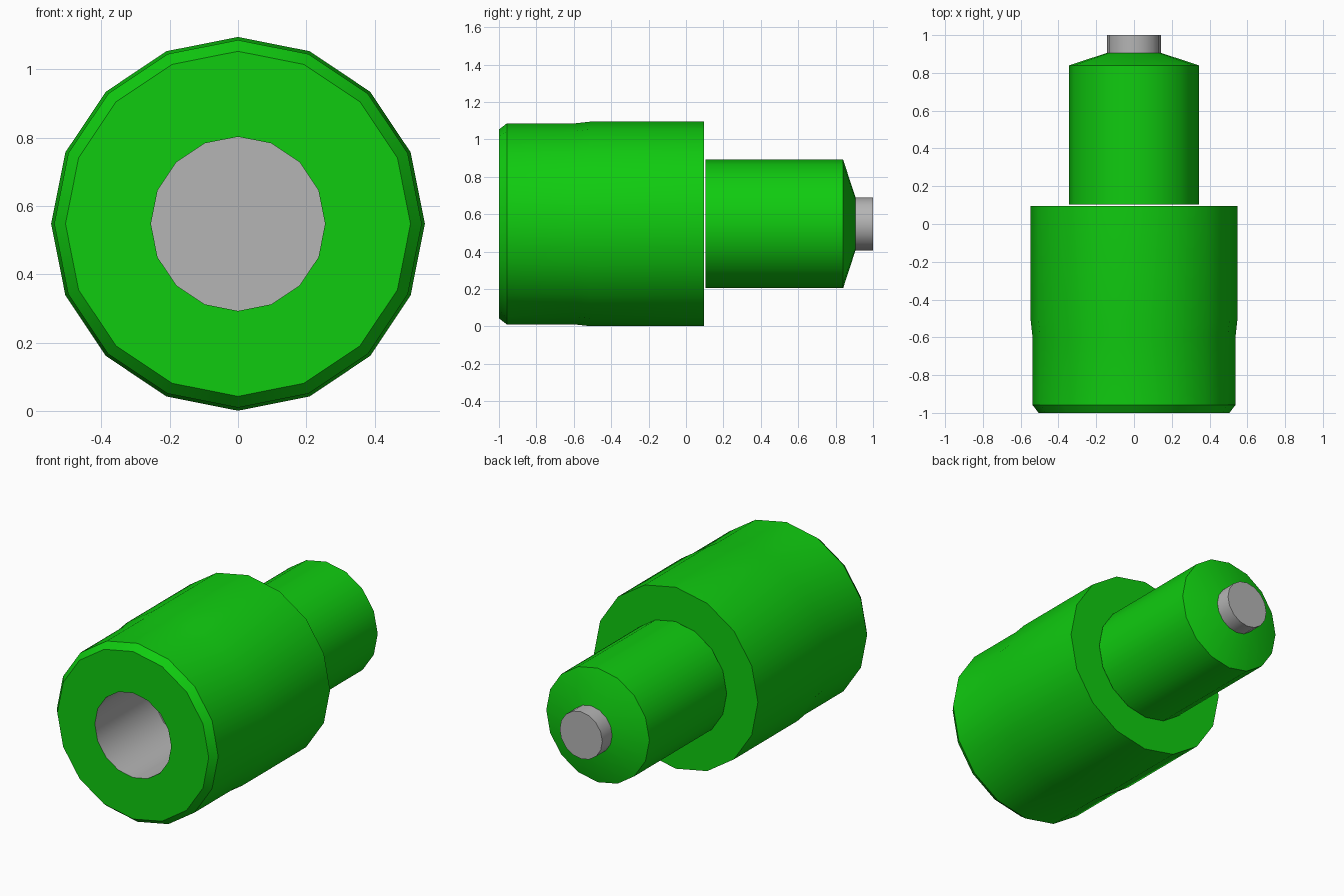
import bpy
import bmesh
import math

cube = bpy.data.objects.get("Cube")
if cube:
    bpy.data.objects.remove(cube, do_unlink=True)

SIDES = 16
AXIS_Z = 0.548


def make_material(name, color):
    mat = bpy.data.materials.new(name)
    mat.use_nodes = True
    mat.diffuse_color = color
    mat.node_tree.nodes["Principled BSDF"].inputs["Base Color"].default_value = color
    return mat


green = make_material("bright green", (0.005, 0.6, 0.005, 1))
grey = make_material("light grey", (0.46, 0.46, 0.46, 1))


def turned_part(name, profile, material):
    """Lathe (y, radius) points around the lengthwise axis; radius 0 closes an end."""
    bm = bmesh.new()
    rings = []
    for y, r in profile:
        if r == 0:
            rings.append([bm.verts.new((0, y, AXIS_Z))] * SIDES)
            continue
        angles = [math.tau * i / SIDES for i in range(SIDES)]
        rings.append([bm.verts.new((r * math.sin(a), y, AXIS_Z + r * math.cos(a)))
                      for a in angles])
    for ring, following in zip(rings, rings[1:]):
        for i in range(SIDES):
            j = (i + 1) % SIDES
            corners = [ring[i], ring[j], following[j], following[i]]
            bm.faces.new(list(dict.fromkeys(corners)))
    bmesh.ops.recalc_face_normals(bm, faces=bm.faces)
    mesh = bpy.data.meshes.new(name)
    bm.to_mesh(mesh)
    bm.free()
    mesh.materials.append(material)
    obj = bpy.data.objects.new(name, mesh)
    bpy.context.collection.objects.link(obj)
    bpy.ops.object.select_all(action="DESELECT")
    obj.select_set(True)
    bpy.context.view_layer.objects.active = obj
    bpy.ops.object.shade_smooth_by_angle(angle=math.radians(30))
    return obj


BORE_R, BORE_END = 0.255, -0.45

# Wide sleeve with a chamfered mouth, slight swell and blind bore
sleeve = turned_part("sleeve", [
    (BORE_END, 0), (BORE_END, BORE_R), (-1, BORE_R), (-1, 0.505), (-0.957, 0.538),
    (-0.59, 0.538), (-0.51, 0.547), (0.096, 0.547), (0.096, 0)], green)

# Grey lining: every face of the bore wall and its floor
sleeve.data.materials.append(grey)
for face in sleeve.data.polygons:
    radius = math.hypot(face.center.x, face.center.z - AXIS_Z)
    if radius < BORE_R and -0.999 < face.center.y < BORE_END + 0.01:
        face.material_index = 1

# Narrow rear barrel with a tapered shoulder, set just behind the sleeve
turned_part("rear_barrel", [
    (0.103, 0), (0.103, 0.344), (0.84, 0.344), (0.906, 0.142), (0.906, 0)], green)

# Grey end pin
turned_part("end_pin", [(0.9, 0), (0.9, 0.142), (1, 0.142), (1, 0)], grey)
